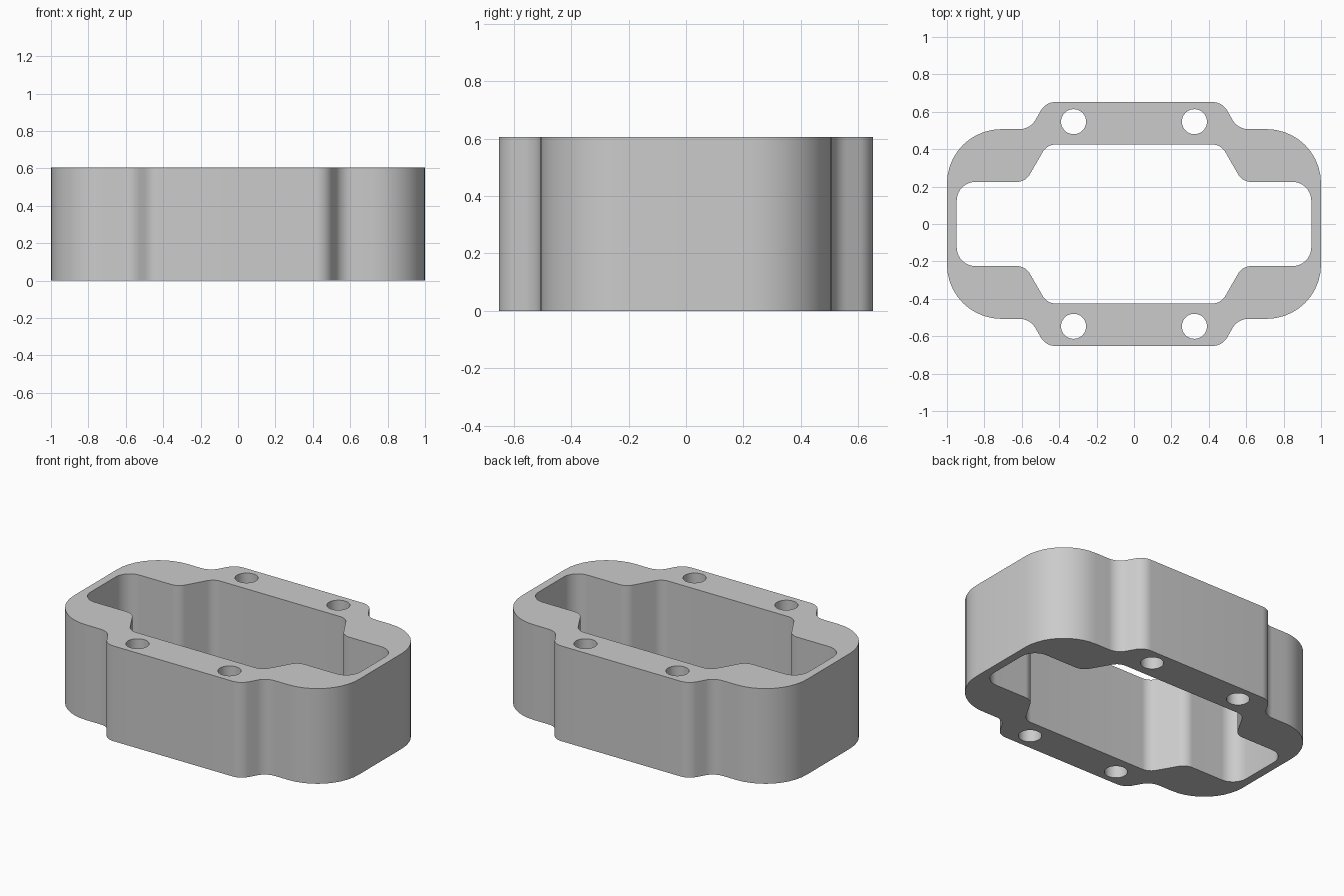
import bpy
import bmesh
import math
from mathutils import Vector

if "Cube" in bpy.data.objects:
    bpy.data.objects.remove(bpy.data.objects["Cube"])

HEIGHT = 0.605


def mirrored(quarter):
    """Expand (x, y, radius) corners of one quadrant into a closed loop."""
    half = quarter + [(-x, y, r) for x, y, r in reversed(quarter)]
    return half + [(-x, -y, r) for x, y, r in half]


def rounded(corners, steps=10):
    """Replace every corner by a tangent arc of its radius."""
    points = []
    for i, (x, y, radius) in enumerate(corners):
        corner = Vector((x, y))
        a = (Vector(corners[i - 1][:2]) - corner).normalized()
        b = (Vector(corners[(i + 1) % len(corners)][:2]) - corner).normalized()
        half = a.angle(b) / 2
        centre = corner + (a + b).normalized() * radius / math.sin(half)
        start = corner + a * radius / math.tan(half) - centre
        end = corner + b * radius / math.tan(half) - centre
        sweep = math.pi - 2 * half
        for k in range(steps + 1):
            t = k / steps
            arc = (start * math.sin((1 - t) * sweep) + end * math.sin(t * sweep)) / math.sin(sweep)
            points.append(centre + arc)
    return points


def circle(x, y, radius, steps=40):
    return [Vector((x + radius * math.cos(k * math.tau / steps),
                    y + radius * math.sin(k * math.tau / steps))) for k in range(steps)]


# Outer wall, inner opening and four bolt holes
outer = [(1, 0.507, 0.29), (0.555, 0.507, 0.1), (0.472, 0.652, 0.09)]
inner = [(0.948, 0.225, 0.1), (0.58, 0.225, 0.08), (0.465, 0.425, 0.08)]
loops = [rounded(mirrored(outer)), rounded(mirrored(inner))]
loops += [circle(sx * 0.323, sy * 0.547, 0.067) for sx in (-1, 1) for sy in (-1, 1)]

# Fill the flat profile between the loops, then extrude it upwards
bm = bmesh.new()
edges = []
for loop in loops:
    verts = [bm.verts.new((p.x, p.y, 0)) for p in loop]
    edges += [bm.edges.new((v, verts[i - 1])) for i, v in enumerate(verts)]
bmesh.ops.triangle_fill(bm, edges=edges, use_beauty=True, normal=(0, 0, 1))
result = bmesh.ops.extrude_face_region(bm, geom=bm.faces[:], use_keep_orig=True)
top = [g for g in result["geom"] if isinstance(g, bmesh.types.BMVert)]
bmesh.ops.translate(bm, verts=top, vec=(0, 0, HEIGHT))
bmesh.ops.recalc_face_normals(bm, faces=bm.faces[:])

mesh = bpy.data.meshes.new("spacer_frame")
bm.to_mesh(mesh)
bm.free()
frame = bpy.data.objects.new("spacer_frame", mesh)
bpy.context.collection.objects.link(frame)

# Plain grey finish
grey = bpy.data.materials.new("plain_grey")
grey.use_nodes = True
grey.diffuse_color = (0.6, 0.6, 0.6, 1)
grey.node_tree.nodes["Principled BSDF"].inputs["Base Color"].default_value = (0.6, 0.6, 0.6, 1)
mesh.materials.append(grey)

# Smooth curved walls, sharp rims
bpy.ops.object.select_all(action="DESELECT")
frame.select_set(True)
bpy.context.view_layer.objects.active = frame
bpy.ops.object.shade_smooth_by_angle(angle=math.radians(30))
